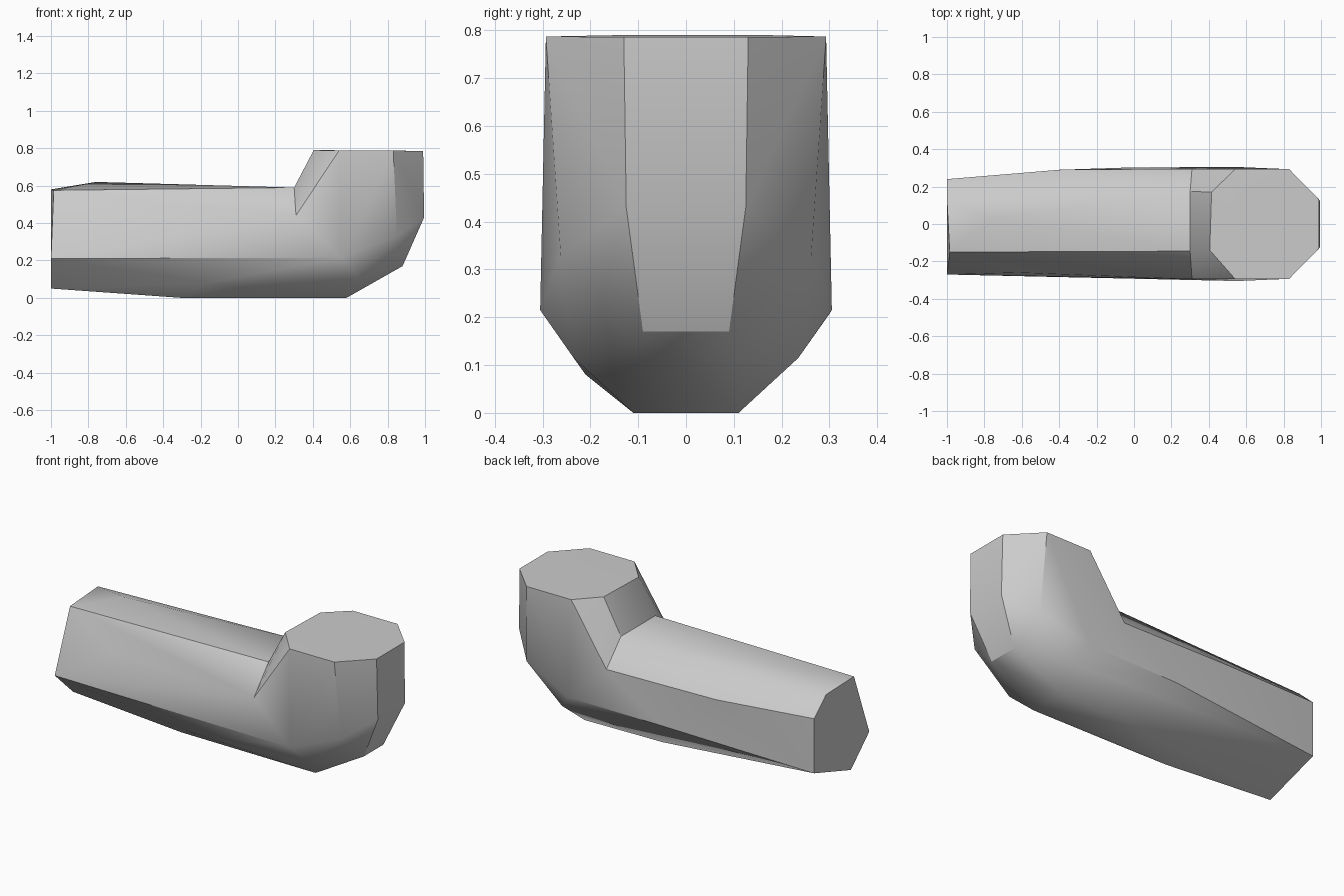
import bpy
import bmesh
import math
from mathutils import Vector

if "Cube" in bpy.data.objects:
    bpy.data.objects.remove(bpy.data.objects["Cube"], do_unlink=True)

grey = bpy.data.materials.new("plain_grey")
grey.use_nodes = True
grey.diffuse_color = (0.6, 0.6, 0.6, 1)
grey.node_tree.nodes["Principled BSDF"].inputs["Base Color"].default_value = (0.6, 0.6, 0.6, 1)


def both(points):
    """Repeat points on both sides of y = 0."""
    return [(x, s * y, z) for x, y, z in points for s in (-1, 1)]


# Mitre ring shared by the two arms, from inner crease to underside
mitre = [(0.30, -0.145, 0.59), (0.30, 0.175, 0.59)] + both([
    (0.31, 0.295, 0.44), (0.55, 0.305, 0.215), (0.64, 0.235, 0.115), (0.58, 0.11, 0.0)])

# Horizontal arm: six-sided end and the bends along its length
arm = [(-1, y, z) for y, z in (
    (-0.27, 0.21), (-0.10, 0.05), (0.24, 0.16), (0.24, 0.48), (0.13, 0.58))]
arm += [(-0.985, -0.15, 0.575), (-0.76, 0.03, 0.62), (-0.62, -0.26, 0.44),
        (-0.40, 0.29, 0.45), (-0.16, -0.21, 0.08), (-0.30, -0.10, 0.0),
        (-0.03, 0.302, 0.21), (0.08, 0.10, 0.0)]

# Upright arm: outer bend and octagonal top
upright = both([(0.88, 0.09, 0.17), (0.85, 0.262, 0.33), (0.995, 0.125, 0.43),
                (0.99, 0.13, 0.786), (0.83, 0.293, 0.787), (0.54, 0.293, 0.787)])
upright += [(0.405, -0.14, 0.79), (0.415, 0.17, 0.79)]

# Wrap each arm, leaving it open where the arms meet
bm = bmesh.new()
for section in (arm, upright):
    ring = [bm.verts.new(p) for p in mitre]
    rest = [bm.verts.new(p) for p in section]
    bmesh.ops.convex_hull(bm, input=ring + rest)
    inside = [f for f in bm.faces if all(v in ring for v in f.verts)]
    bmesh.ops.delete(bm, geom=inside, context='FACES')
bmesh.ops.remove_doubles(bm, verts=bm.verts[:], dist=0.001)
loose = [v for v in bm.verts if not v.link_faces]
bmesh.ops.delete(bm, geom=loose, context='VERTS')
bmesh.ops.holes_fill(bm, edges=bm.edges[:], sides=0)
bmesh.ops.recalc_face_normals(bm, faces=bm.faces[:])

mesh = bpy.data.meshes.new("elbow_pipe")
bm.to_mesh(mesh)
bm.free()
mesh.materials.append(grey)
pipe = bpy.data.objects.new("elbow_pipe", mesh)
bpy.context.collection.objects.link(pipe)

# Keep the main ridges sharp
bpy.ops.object.select_all(action='DESELECT')
pipe.select_set(True)
bpy.context.view_layer.objects.active = pipe
bpy.ops.object.shade_smooth_by_angle(angle=math.radians(30))
